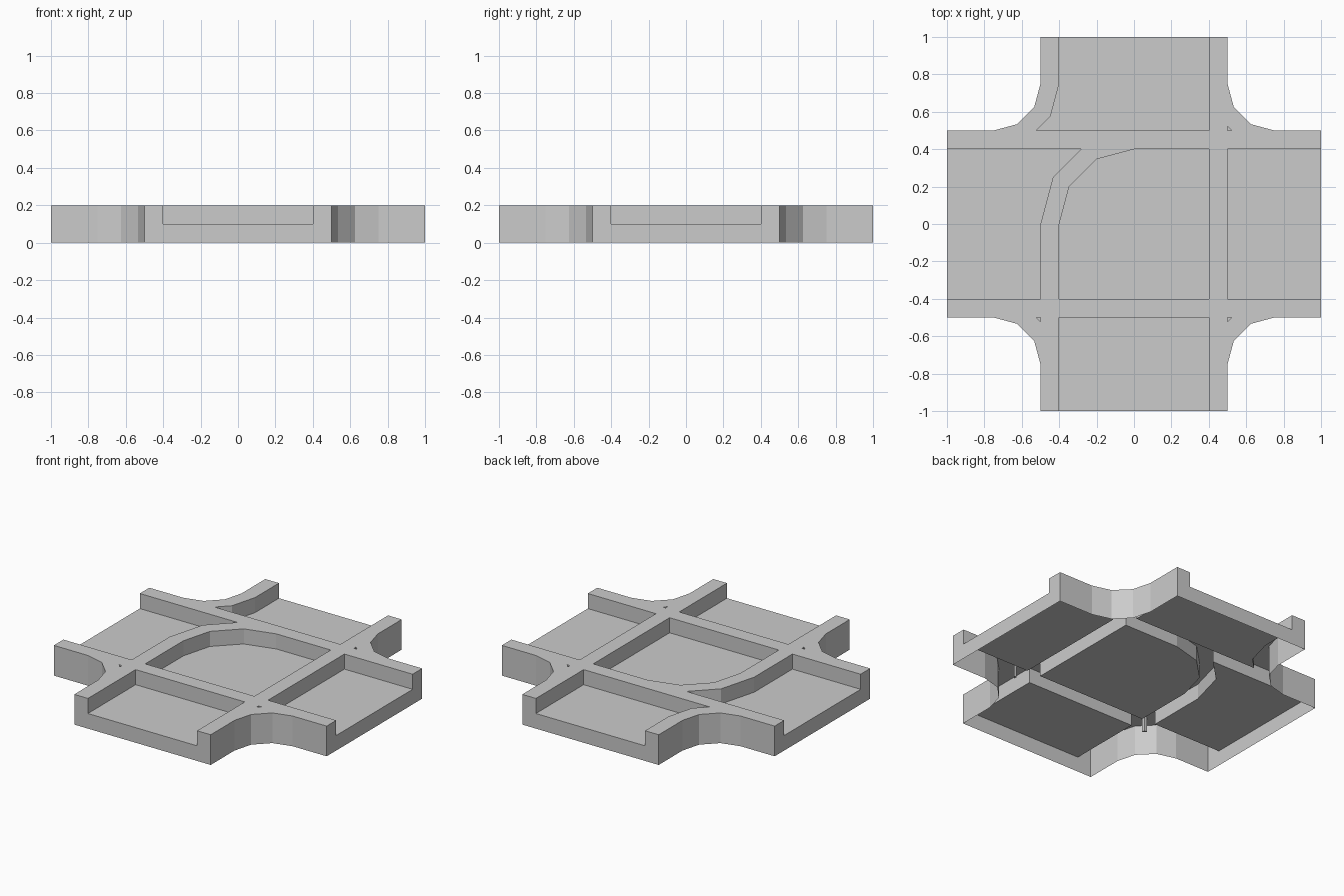
import bpy, bmesh
from math import cos, sin, radians

if "Cube" in bpy.data.objects:
    bpy.data.objects.remove(bpy.data.objects["Cube"])

TOP, FLOOR = 0.2, 0.1


def arc(cx, cy, r, start, step, count):
    return [(cx + r * cos(radians(start + step * i)),
             cy + r * sin(radians(start + step * i))) for i in range(count)]


def corner(sx, sy):
    # Rounded inside corner between two arms, listed anticlockwise
    pts = [(1, .5)] + arc(.75, .75, .25, 270, -30, 4) + [(.5, 1)]
    pts = [(sx * x, sy * y) for x, y in pts]
    return pts if sx * sy > 0 else pts[::-1]


# Trenches that open at the end of each arm, mouth to mouth
flare = arc(-.75, .75, .35, -30, 30, 2)
north = [(.4, 1), (.4, .5), (-.522, .5)] + flare + [(-.4, 1)]
west = [(-1, .4), (-.283, .4)] + arc(0, 0, .5, 150, 30, 2) + [(-.5, -.4), (-1, -.4)]
south = [(-.4, -1), (-.4, -.5), (.4, -.5), (.4, -1)]
east = [(1, -.4), (.5, -.4), (.5, .4), (1, .4)]

# Closed pits: centre basin and the three tiny corner pits (clockwise)
basin = arc(0, 0, .4, 180, -30, 4) + [(.4, .4), (.4, -.4), (-.4, -.4)]
pits = [basin]
for sx, sy in ((1, 1), (1, -1), (-1, -1)):
    tri = [(.5 * sx, .5 * sy), (.5 * sx, .522 * sy), (.522 * sx, .5 * sy)]
    pits.append(tri if sx * sy > 0 else tri[::-1])

bm = bmesh.new()


def face(points):
    return bm.faces.new([bm.verts.new(p) for p in points])


def wall(a, b, low, high):
    face([(*a, low), (*b, low), (*b, high), (*a, high)])


# Top surface with its holes
contour = []
for piece in (corner(1, 1), north, corner(-1, 1), west,
              corner(-1, -1), south, corner(1, -1), east):
    contour += piece
edges = []
for loop in [contour] + pits:
    vs = [bm.verts.new((*p, TOP)) for p in loop]
    edges += [bm.edges.new((vs[i - 1], vs[i])) for i in range(len(vs))]
bmesh.ops.triangle_fill(bm, use_beauty=True, edges=edges, normal=(0, 0, 1))
bm.normal_update()
bmesh.ops.reverse_faces(bm, faces=[f for f in bm.faces if f.normal.z < 0])

# Outer walls and curb ends reach the ground; the underside stays open
trenches = [north, west, south, east]
corners = [corner(1, 1), corner(-1, 1), corner(-1, -1), corner(1, -1)]
for i, (c, t) in enumerate(zip(corners, trenches)):
    run = c + [t[0]]
    for a, b in zip(run, run[1:]):
        wall(a, b, 0, TOP)
    wall(t[-1], corners[(i + 1) % 4][0], 0, TOP)
    wall(t[0], t[-1], 0, FLOOR)
    for a, b in zip(t, t[1:]):
        wall(a, b, FLOOR, TOP)
for p in pits:
    for a, b in zip(p, p[1:] + p[:1]):
        wall(a, b, FLOOR, TOP)

# Recessed floors
for t in trenches + pits:
    face([(*p, FLOOR) for p in reversed(t)])

bmesh.ops.remove_doubles(bm, verts=bm.verts[:], dist=1e-4)
mesh = bpy.data.meshes.new("crossing_tile")
bm.to_mesh(mesh)
bm.free()
bpy.context.collection.objects.link(bpy.data.objects.new("crossing_tile", mesh))
